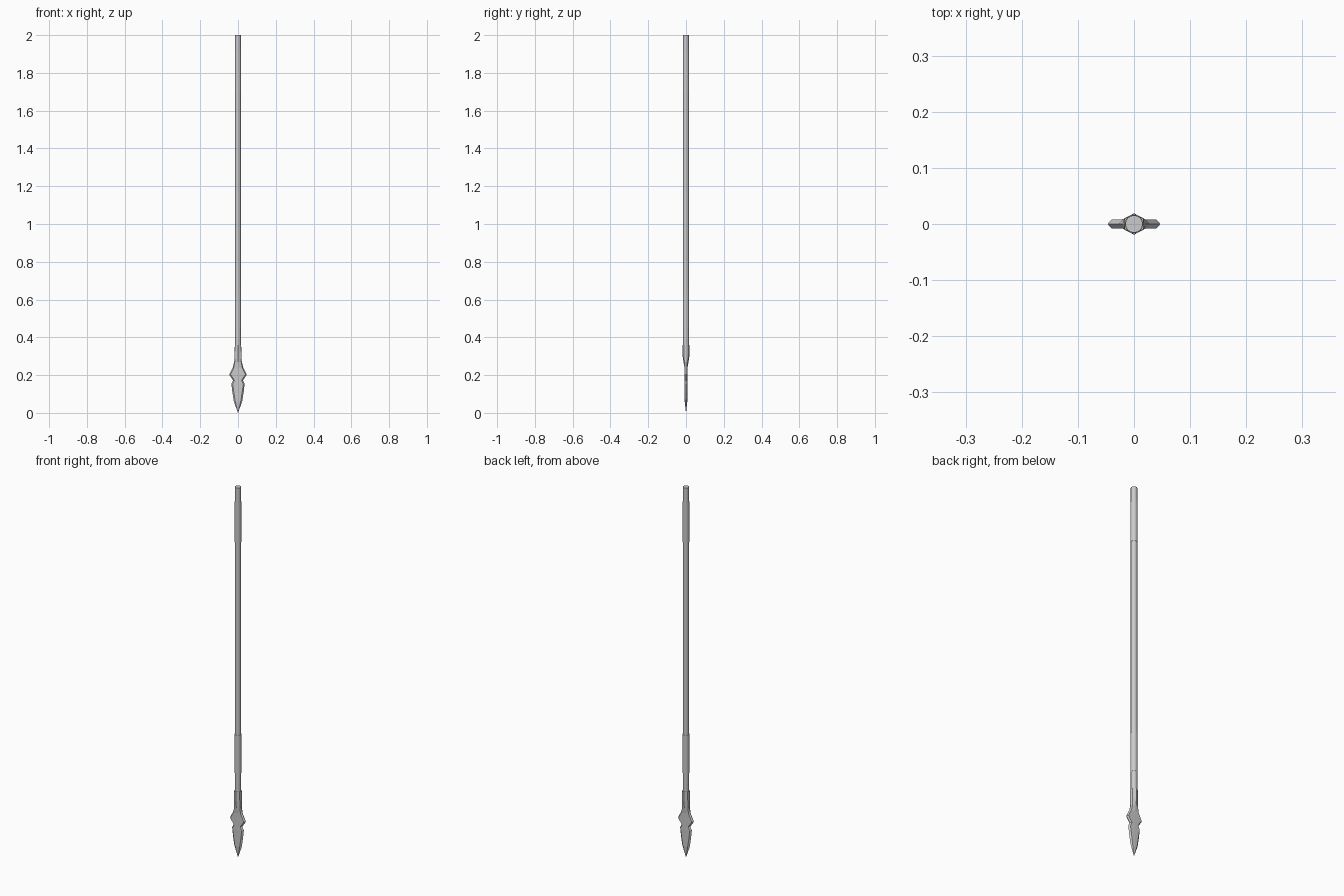
import bpy, bmesh

if "Cube" in bpy.data.objects:
    bpy.data.objects.remove(bpy.data.objects["Cube"])


def make_object(name, rings):
    """Loft closed rings of points, capping both ends."""
    bm = bmesh.new()
    loops = [[bm.verts.new(p) for p in ring] for ring in rings]
    for a, b in zip(loops, loops[1:]):
        n = len(a)
        for i in range(n):
            j = (i + 1) % n
            bm.faces.new((a[i], a[j], b[j], b[i]))
    bm.faces.new(loops[0])
    bm.faces.new(loops[-1])
    bmesh.ops.recalc_face_normals(bm, faces=bm.faces)
    mesh = bpy.data.meshes.new(name)
    bm.to_mesh(mesh)
    bm.free()
    obj = bpy.data.objects.new(name, mesh)
    bpy.context.collection.objects.link(obj)
    return obj


def rod(name, radius, z0, z1):
    bpy.ops.mesh.primitive_cylinder_add(vertices=16, radius=radius, depth=z1 - z0,
                                        location=(0, 0, (z0 + z1) / 2))
    obj = bpy.context.object
    obj.name = name
    bpy.ops.object.shade_smooth_by_angle()
    return obj


def section(z, w, inner, t, ridge):
    """Eight-point section: edge, bevel line and centre ridge on each side."""
    return [(w, 0, z), (inner, t, z), (0, ridge, z), (-inner, t, z),
            (-w, 0, z), (-inner, -t, z), (0, -ridge, z), (inner, -t, z)]


# Shaft and the two grip sleeves
rod("shaft", 0.0154, 0.30, 2.0)
rod("lower_grip", 0.0164, 0.455, 0.665)
rod("upper_grip", 0.0164, 1.705, 1.92)

# Spearhead: hexagonal socket flattening into a barbed, bevelled blade
profile = [
    (0.360, 0.0170, 0.0165, 0.0095, 0.0185),
    (0.310, 0.0180, 0.0175, 0.0100, 0.0190),
    (0.270, 0.0200, 0.0170, 0.0090, 0.0135),
    (0.240, 0.0280, 0.0220, 0.0080, 0.0085),
    (0.203, 0.0470, 0.0400, 0.0080, 0.0080),
    (0.172, 0.0260, 0.0190, 0.0075, 0.0080),
    (0.153, 0.0350, 0.0280, 0.0075, 0.0080),
    (0.110, 0.0300, 0.0220, 0.0070, 0.0075),
    (0.060, 0.0220, 0.0140, 0.0065, 0.0070),
    (0.000, 0.0004, 0.0002, 0.0002, 0.0003),
]
make_object("spearhead", [section(*p) for p in profile])
